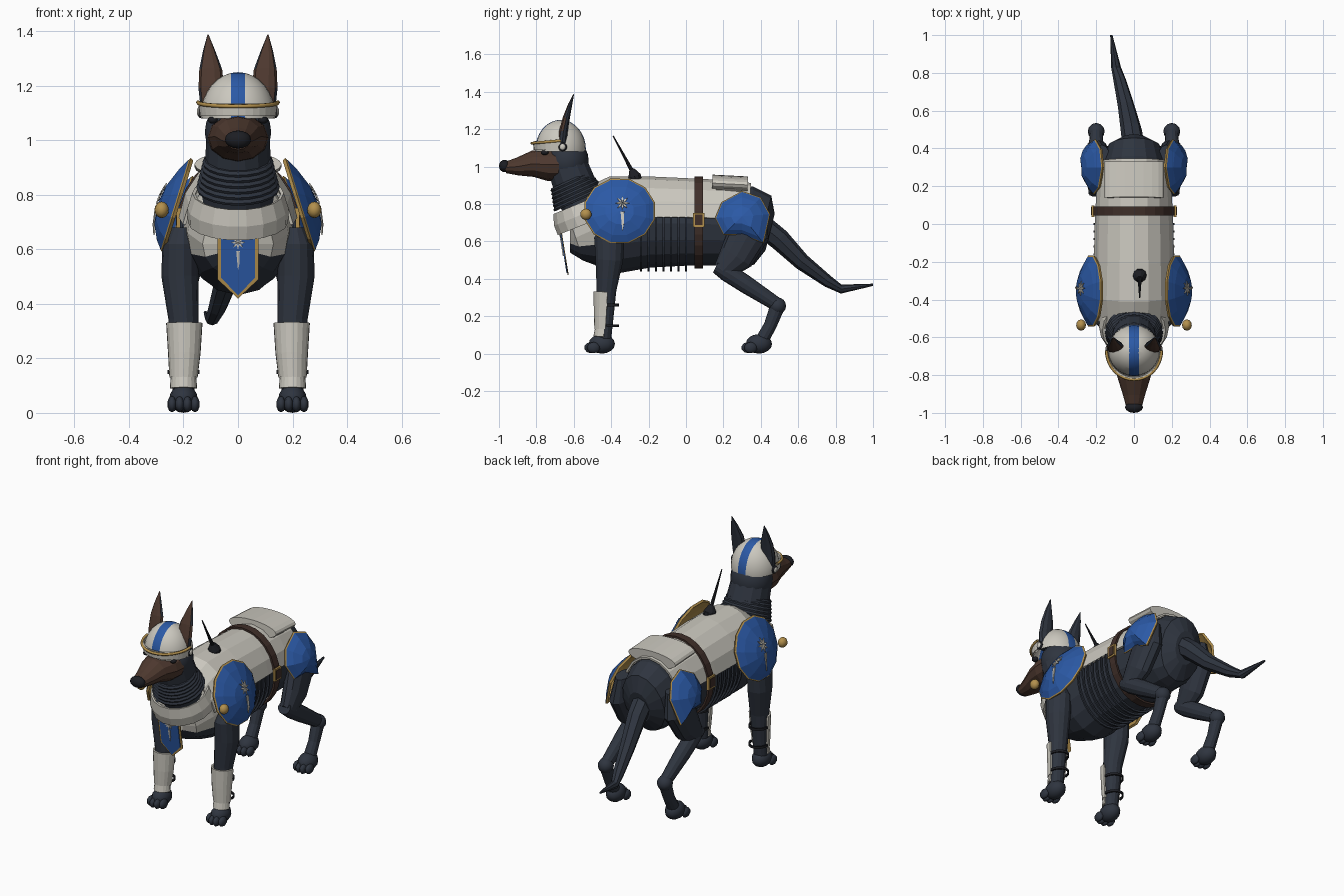
import bpy, bmesh, math
from math import sin, cos, radians, pi
from mathutils import Vector

cube = bpy.data.objects.get("Cube")
if cube:
    bpy.data.objects.remove(cube)


def material(name, rgb):
    m = bpy.data.materials.new(name)
    m.use_nodes = True
    m.diffuse_color = (*rgb, 1)
    m.node_tree.nodes["Principled BSDF"].inputs["Base Color"].default_value = (*rgb, 1)
    return m


CHARCOAL = material("charcoal", (.028, .035, .05))
CREAM = material("cream", (.6, .58, .52))
BLUE = material("blue", (.024, .1, .38))
BROWN = material("face_brown", (.075, .04, .028))
LEATHER = material("leather", (.05, .028, .022))
GOLD = material("gold", (.45, .28, .075))
BLACK = material("black", (.012, .013, .017))


def finish(name, bm, mats, mirror=False, thick=0, offset=0, smooth=False, rule=None):
    """Turn a bmesh into an object; rule(face) picks a material slot."""
    bm.normal_update()
    if rule:
        for f in bm.faces:
            f.material_index = int(rule(f))
    me = bpy.data.meshes.new(name)
    bm.to_mesh(me)
    bm.free()
    ob = bpy.data.objects.new(name, me)
    bpy.context.collection.objects.link(ob)
    for m in mats:
        me.materials.append(m)
    if smooth:
        for p in me.polygons:
            p.use_smooth = True
    if thick:
        s = ob.modifiers.new("thickness", "SOLIDIFY")
        s.thickness, s.offset = thick, offset
        s.material_offset = s.material_offset_rim = len(mats) - 1
    if mirror:
        ob.modifiers.new("mirror", "MIRROR")
    return ob


def tube(name, path, mats, sides=12, arc=None, cap=True, **kw):
    """Loft ellipses along a path of (x, y, z, half width, half depth)."""
    bm = bmesh.new()
    pts = [Vector(p[:3]) for p in path]
    a0, a1 = arc or (0, 360)
    n = sides + 1 if arc else sides
    rings = []
    for i, p in enumerate(path):
        t = pts[min(i + 1, len(pts) - 1)] - pts[max(i - 1, 0)]
        t.x = 0
        up = Vector((1, 0, 0)).cross(t.normalized())
        ring = []
        for k in range(n):
            a = radians(a0 + (a1 - a0) * k / sides)
            ring.append(bm.verts.new(pts[i] + Vector((p[3] * cos(a), 0, 0)) + up * p[4] * sin(a)))
        rings.append(ring)
    for r, q in zip(rings, rings[1:]):
        for k in range(sides):
            j = (k + 1) % n
            bm.faces.new((r[k], r[j], q[j], q[k]))
    if cap and not arc:
        bm.faces.new(rings[0])
        bm.faces.new(rings[-1])
    bmesh.ops.recalc_face_normals(bm, faces=bm.faces)
    return finish(name, bm, mats, **kw)


def ball(name, c, r, mat, mirror=False, seg=12):
    bm = bmesh.new()
    bmesh.ops.create_uvsphere(bm, u_segments=seg, v_segments=seg * 2 // 3, radius=1)
    for v in bm.verts:
        v.co = Vector(c) + Vector([v.co[i] * r[i] for i in range(3)])
    return finish(name, bm, [mat], mirror, smooth=True)


def box(name, c, size, mat, mirror=False):
    bm = bmesh.new()
    bmesh.ops.create_cube(bm, size=1)
    for v in bm.verts:
        v.co = Vector(c) + Vector([v.co[i] * size[i] for i in range(3)])
    return finish(name, bm, [mat], mirror)


def sheet(name, polys, place, mat, mirror=False):
    """Thin plate from 2D polygons put in space by place(u, v)."""
    bm = bmesh.new()
    for poly in polys:
        bm.faces.new([bm.verts.new(place(u, v)) for u, v in poly])
    return finish(name, bm, [mat], mirror, thick=.005)


def ornament(name, u, v, size, place, mirror=False):
    """Eight narrow rays above a tapering blade."""
    polys = []
    for k in range(8):
        a = k * pi / 4
        polys.append([(u + size * r * cos(a + d), v + size * r * sin(a + d))
                      for r, d in ((0, 0), (.5, -.3), (1, 0), (.5, .3))])
    w = size * .25
    polys.append([(u - w, v - size * 1.2), (u + w, v - size * 1.2), (u + w * .8, v - size * 3), (u, v - size * 4)])
    sheet(name, polys, place, CREAM, mirror)


def dome(name, outline, cy, cz, x0, tilt, bulge):
    """Bulging armour plate with a gold rim and lining."""
    bm = bmesh.new()
    rings = []
    for s in (1, .96, .75, .4):
        rings.append([bm.verts.new((x0 - tilt * v * s + bulge * (1 - s * s), cy + u * s, cz + v * s))
                      for u, v in outline])
    n = len(outline)
    for i in range(3):
        for k in range(n):
            j = (k + 1) % n
            f = bm.faces.new((rings[i][k], rings[i][j], rings[i + 1][j], rings[i + 1][k]))
            f.material_index = int(i == 0)
    tip = bm.verts.new((x0 + bulge, cy, cz))
    for k in range(n):
        bm.faces.new((rings[3][k], rings[3][(k + 1) % n], tip))
    bm.normal_update()
    if sum(f.normal.x for f in bm.faces) < 0:
        bmesh.ops.reverse_faces(bm, faces=bm.faces)
    finish(name, bm, [BLUE, GOLD], mirror=True, thick=.014, offset=-1)


# Torso with a pale upper chest
body = [(-.62, .62, .06, .08), (-.59, .62, .13, .13), (-.5, .66, .185, .21), (-.38, .68, .2, .25),
        (-.2, .695, .195, .235), (0, .695, .19, .225), (.2, .69, .18, .22), (.33, .68, .17, .215),
        (.41, .66, .14, .19), (.45, .65, .07, .1)]
tube("torso", [(0, y, z, a, b) for y, z, a, b in body], [CHARCOAL, CREAM], 16,
     rule=lambda f: f.calc_center_median().y < -.42 and f.calc_center_median().z > .57)
tube("back_shell", [(0, y, z, a + .014, b + .012) for y, z, a, b in body[2:8]], [CREAM], 8,
     arc=(8, 172), thick=.012)
for i in range(7):
    y = -.24 + i * .04
    tube(f"belly_rib_{i + 1}", [(0, y - .005, .695, .208, .25), (0, y + .005, .695, .208, .25)],
         [CHARCOAL], 16, arc=(172, 368), thick=.012)
tube("strap", [(0, .045, .7, .215, .24), (0, .092, .7, .215, .24)], [LEATHER], 24, cap=False, thick=.012)
box("buckle_frame", (.217, .068, .715), (.016, .06, .075), GOLD, True)
box("buckle_center", (.224, .068, .715), (.008, .042, .055), LEATHER, True)
tube("back_pack", [(0, .14, .912, .16, .045), (0, .33, .902, .16, .045)], [CREAM], 20)
tube("pack_base", [(0, .16, .88, .13, .035), (0, .3, .875, .13, .035)], [CREAM], 12)

# Antenna
tube("antenna_base", [(.03, -.27, .92, .038, .038), (.03, -.275, .95, .036, .036),
                      (.03, -.29, .985, .015, .015)], [BLACK], 10)
tube("antenna_rod", [(.03, -.285, .97, .011, .011), (.03, -.39, 1.165, .003, .003)], [BLACK], 8)

# Neck bellows and collar
bellows = []
for i in range(13):
    t = i / 12
    r = .006 * (i % 2)
    bellows.append((0, -.57 - .05 * t, .82 + .11 * t, .15 - .028 * t + r, .145 - .035 * t + r))
tube("neck_bellows", bellows, [CHARCOAL], 20)
tube("neck", [(0, -.5, .72, .14, .13), (0, -.58, .86, .125, .12), (0, -.64, 1.02, .115, .11)], [CHARCOAL], 14)
tube("collar", [(0, -.52, .70, .178, .175), (0, -.54, .75, .18, .175), (0, -.563, .805, .162, .155)],
     [CREAM], 18, cap=False, thick=.012)

# Head
ball("skull", (0, -.635, 1.03), (.122, .115, .125), CHARCOAL, seg=16)
tube("snout", [(0, -.68, 1.01, .112, .09), (0, -.74, 1.01, .108, .086), (0, -.82, 1.015, .085, .07),
               (0, -.9, 1.0, .06, .048), (0, -.965, .995, .042, .03)], [BROWN], 12)
ball("nose", (0, -.97, 1.003), (.048, .03, .033), BLACK)
ball("eyes", (.092, -.755, 1.075), (.018, .02, .014), BLACK, True)

# Helmet with a blue stripe
bm = bmesh.new()
bmesh.ops.create_uvsphere(bm, u_segments=24, v_segments=16, radius=1)
for v in bm.verts:
    v.co = Vector((v.co.x * .137, -.67 + v.co.y * .135, 1.09 + v.co.z * .16))
for co, no, cut in (((0, 0, 1.08), (0, 0, -1), True), ((.026, 0, 0), (1, 0, 0), False),
                    ((-.026, 0, 0), (1, 0, 0), False)):
    bmesh.ops.bisect_plane(bm, geom=bm.verts[:] + bm.edges[:] + bm.faces[:], plane_co=co,
                           plane_no=no, clear_outer=cut)
finish("helmet", bm, [CREAM, BLUE], smooth=True, rule=lambda f: abs(f.calc_center_median().x) < .025)
tube("helmet_brim", [(0, -.67, 1.135, .141, .145), (0, -.67, 1.09, .137, .14)], [CREAM], 16,
     arc=(180, 360), thick=.008)

# Gold brow band
curve = bpy.data.curves.new("brow_band", "CURVE")
curve.dimensions = "3D"
curve.bevel_depth, curve.bevel_resolution = .008, 1
sp = curve.splines.new("POLY")
sp.points.add(20)
for k, p in enumerate(sp.points):
    a = pi + pi * k / 20
    p.co = (.146 * cos(a), -.67 + .154 * sin(a), 1.139 + .014 * sin(a), 1)
curve.materials.append(GOLD)
bpy.context.collection.objects.link(bpy.data.objects.new("brow_band", curve))
ball("helmet_pivots", (.138, -.66, 1.105), (.01, .024, .024), BLACK, True)
ball("pivot_caps", (.144, -.66, 1.105), (.007, .016, .016), CREAM, True)

# Ears, brown inside
tube("ears", [(.1, -.665, 1.1, .035, .028), (.098, -.655, 1.19, .047, .024), (.1, -.64, 1.26, .042, .02),
              (.106, -.62, 1.33, .022, .012), (.11, -.6, 1.388, .002, .002)], [CHARCOAL, BROWN], 10,
     mirror=True, rule=lambda f: f.normal.y < -.5)

# Front legs with greaves
tube("front_legs", [(.207, -.41, .68, .04, .05), (.212, -.41, .62, .066, .083), (.213, -.41, .5, .068, .076),
                    (.2, -.425, .34, .055, .054), (.2, -.43, .2, .045, .044), (.2, -.44, .07, .04, .04)],
     [CHARCOAL], 14, mirror=True)
tube("greaves", [(.197, -.425, .33, .062, .064), (.197, -.43, .22, .055, .058), (.2, -.435, .13, .047, .05)],
     [CREAM], 10, arc=(175, 365), thick=.01, mirror=True)
tube("greave_cuffs", [(.2, -.437, .135, .042, .044), (.2, -.44, .09, .045, .05)], [CREAM], 10,
     arc=(180, 360), thick=.01, mirror=True)
for i, z in enumerate((.15, .26)):
    tube(f"greave_straps_{i + 1}", [(.2, -.425, z + .007, .054, .064), (.2, -.425, z - .007, .054, .064)],
         [BLACK], 10, arc=(0, 180), thick=.008, mirror=True)

# Hind legs
tube("thighs", [(.17, .36, .77, .04, .06), (.185, .34, .65, .065, .11), (.195, .27, .52, .06, .095),
                (.2, .195, .44, .045, .055)], [CHARCOAL], 12, mirror=True)
tube("shanks", [(.2, .16, .465, .04, .035), (.2, .22, .435, .046, .05), (.2, .32, .37, .045, .048),
                (.2, .49, .26, .034, .037)], [CHARCOAL], 12, mirror=True)
ball("hocks", (.2, .49, .255), (.045, .045, .045), CHARCOAL, True)
tube("lower_hind_legs", [(.2, .49, .255, .036, .04), (.2, .45, .15, .032, .034), (.2, .4, .06, .036, .036)],
     [CHARCOAL], 12, mirror=True)

# Paws
for end, y in (("front", -.45), ("hind", .39)):
    ball(f"{end}_paws", (.2, y, .052), (.052, .07, .052), CHARCOAL, True)
    for i in range(4):
        d = (i - 1.5) * .028
        ball(f"{end}_toes_{i + 1}", (.2 + d, y - .065 + abs(d) * .5, .032), (.018, .036, .03), CHARCOAL, True, 8)

# Tail
tube("tail", [(0, .4, .69, .06, .06), (-.015, .5, .61, .056, .058), (-.04, .62, .49, .045, .045),
              (-.075, .76, .385, .034, .032), (-.095, .83, .345, .026, .024), (-.12, 1, .368, .006, .006)],
     [CHARCOAL], 8)

# Shoulder and hip plates
circle = [(.195 * cos(k * pi / 6 + .26), .178 * sin(k * pi / 6 + .26)) for k in range(12)]
dome("shoulder_plates", circle, -.355, .763, .227, .31, .07)
ornament("shoulder_ornaments", -.34, .805, .038,
         lambda y, z: (.227 - .31 * (z - .763) + .07 * (1 - ((y + .355) / .195) ** 2 - ((z - .763) / .178) ** 2)
                       + .004, y, z), True)
ball("shoulder_studs", (.28, -.535, .745), (.026, .03, .03), GOLD, True)
hip = [(0, .135), (.1, .1), (.15, .01), (.115, -.145), (0, -.1), (-.1, -.1), (-.145, -.01), (-.11, .075)]
dome("hip_plates", hip, .3, .735, .208, .31, .07)

# Chest banner
shield = [(-.075, .66), (.075, .66), (.075, .49), (0, .42), (-.075, .49)]
inner = [(x * .84, .655 + (z - .66) * .93) for x, z in shield]


def hang(lift):
    return lambda x, z: (x, -.668 + (.66 - z) * .16 - lift, z)


sheet("banner_trim", [shield], hang(0), GOLD)
sheet("banner", [inner], hang(.005), BLUE)
ornament("banner_ornament", 0, .625, .026, hang(.01))
